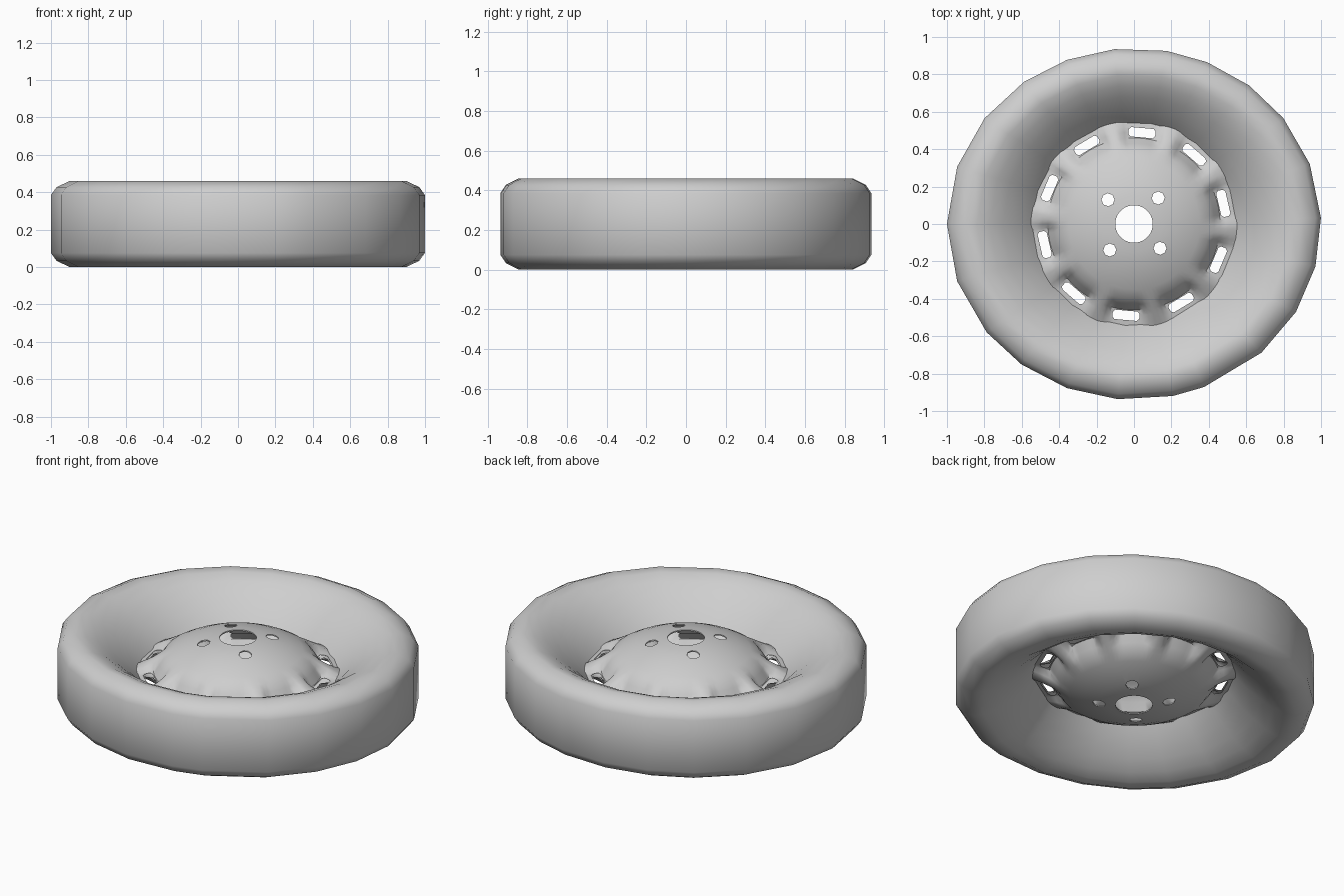
import bpy, bmesh, math
from math import sin, cos, radians

if "Cube" in bpy.data.objects:
    bpy.data.objects.remove(bpy.data.objects["Cube"])

MID = 0.23          # half of the wheel width
SLOTS, SLOT_START, SLOT_R = 10, 13, 0.49

grey = bpy.data.materials.new("plain_grey")
grey.use_nodes = True
colour = (0.62, 0.62, 0.62, 1)
grey.diffuse_color = colour
grey.node_tree.nodes["Principled BSDF"].inputs["Base Color"].default_value = colour


def make_object(name, bm):
    bmesh.ops.recalc_face_normals(bm, faces=bm.faces)
    mesh = bpy.data.meshes.new(name)
    bm.to_mesh(mesh)
    bm.free()
    mesh.materials.append(grey)
    obj = bpy.data.objects.new(name, mesh)
    bpy.context.collection.objects.link(obj)
    return obj


def smooth(obj, angle):
    bpy.ops.object.select_all(action='DESELECT')
    obj.select_set(True)
    bpy.context.view_layer.objects.active = obj
    bpy.ops.object.shade_smooth_by_angle(angle=radians(angle))


def spin_profile(profile, angles, place):
    """Sweep a closed (radius, height) profile round z; place() gives each point."""
    bm = bmesh.new()
    rings = [[bm.verts.new(place(r, h, a)) for r, h in profile] for a in angles]
    count = len(profile)
    for i, ring in enumerate(rings):
        following = rings[(i + 1) % len(rings)]
        for j in range(count):
            k = (j + 1) % count
            bm.faces.new((ring[j], following[j], following[k], ring[k]))
    return bm


# Tyre: slightly oval, uneven coarse outline, flared inwards on both sides
def tyre_point(r, h, a):
    oval = 1 - 0.06 * min(1, max(0, (r - 0.55) / 0.35))
    return (r * cos(radians(a)), r * oval * sin(radians(a)), MID + h)


upper = [(1, 0.155), (0.97, 0.197), (0.9, 0.23), (0.84, 0.222), (0.77, 0.195),
         (0.7, 0.15), (0.63, 0.095), (0.57, 0.035)]
tyre_profile = upper + [(0.54, 0)] + [(r, -h) for r, h in reversed(upper)]
tyre_angles = [2, 20, 37, 52, 67, 80, 96, 111, 126, 143, 161, 180,
               199, 218, 233, 249, 265, 282, 292, 313, 330, 346]
tyre = make_object("tyre", spin_profile(tyre_profile, tyre_angles, tyre_point))
smooth(tyre, 65)

# Cutter for the vent slots and bolt holes
def add_prism(bm, points):
    low = [bm.verts.new((x, y, -0.1)) for x, y in points]
    high = [bm.verts.new((x, y, 0.6)) for x, y in points]
    bm.faces.new(low)
    bm.faces.new(high)
    for i in range(len(points)):
        k = (i + 1) % len(points)
        bm.faces.new((low[i], low[k], high[k], high[i]))


def turned(points, r, angle):
    c, s = cos(radians(angle)), sin(radians(angle))
    return [((r + x) * c - y * s, (r + x) * s + y * c) for x, y in points]


cut = bmesh.new()
w, l, c = 0.025, 0.072, 0.012
slot = [(w, l - c), (w - c, l), (c - w, l), (-w, l - c),
        (-w, c - l), (c - w, -l), (w - c, -l), (w, c - l)]
for i in range(SLOTS):
    add_prism(cut, turned(slot, SLOT_R, SLOT_START + 36 * i))
bolt = [(0.035 * cos(radians(45 * i)), 0.035 * sin(radians(45 * i))) for i in range(8)]
for i in range(4):
    add_prism(cut, turned(bolt, 0.19, 47 + 90 * i))
cutter = make_object("hole_cutter", cut)
cutter.hide_render = True


# Domed discs: thin shells, pressed in round each slot, one on each side
def ease(t):
    t = min(1, max(0, t))
    return t * t * (3 - 2 * t)


def disc_maker(side):
    def place(r, h, a):
        step = 360 / SLOTS
        off = abs((a - SLOT_START + step / 2) % step - step / 2)
        dent = ease((r - 0.41) / 0.05) * ease((15 - off) / 6)
        h *= 1 - 0.75 * dent
        return (r * cos(radians(a)), r * sin(radians(a)), MID + side * h)
    return place


dome = [(0.1, 0.206), (0.15, 0.2), (0.2, 0.19), (0.28, 0.166), (0.35, 0.134), (0.4, 0.106),
        (0.43, 0.088), (0.46, 0.07), (0.49, 0.052), (0.52, 0.035), (0.56, 0.012)]
shell = dome + [(r, h - 0.007) for r, h in reversed(dome)]
for name, side in (("upper_disc", 1), ("lower_disc", -1)):
    disc = make_object(name, spin_profile(shell, range(0, 360, 3), disc_maker(side)))
    mod = disc.modifiers.new("holes", 'BOOLEAN')
    mod.operation = 'DIFFERENCE'
    mod.solver = 'EXACT'
    mod.object = cutter
    bpy.context.view_layer.objects.active = disc
    bpy.ops.object.modifier_apply(modifier=mod.name)
    smooth(disc, 40)
bpy.data.objects.remove(cutter)
